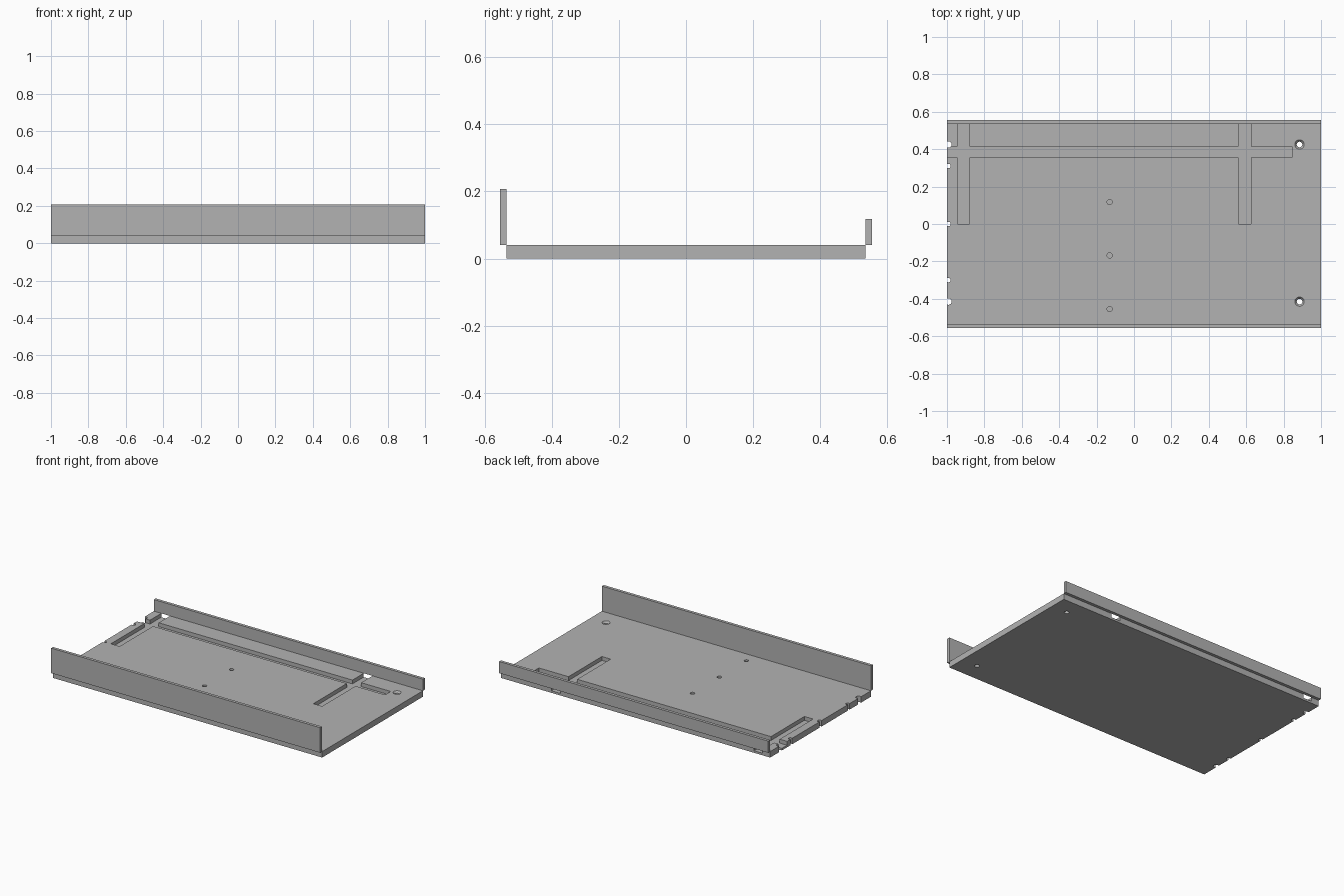
import bpy

if "Cube" in bpy.data.objects:
    bpy.data.objects.remove(bpy.data.objects["Cube"], do_unlink=True)

grey = bpy.data.materials.new("plain grey")
grey.use_nodes = True
grey.diffuse_color = (0.45, 0.45, 0.45, 1)
grey.node_tree.nodes["Principled BSDF"].inputs["Base Color"].default_value = (0.45, 0.45, 0.45, 1)

EDGE = 0.535      # half depth of the base plate
OUTER = 0.555     # outside face of the flanges
TOP = 0.04        # top of the base plate
FLOOR = 0.014     # floor of the grooves
OVER = 0.1        # how far cutters run past the plate


def box(name, x0, x1, y0, y1, z0, z1):
    bpy.ops.mesh.primitive_cube_add(
        size=1, location=((x0 + x1) / 2, (y0 + y1) / 2, (z0 + z1) / 2))
    obj = bpy.context.object
    obj.name = name
    obj.scale = (x1 - x0, y1 - y0, z1 - z0)
    bpy.ops.object.transform_apply(location=True, rotation=False, scale=True)
    obj.data.materials.append(grey)
    return obj


def peg(x, y, radius, z0, z1, low_radius=None):
    bpy.ops.mesh.primitive_cone_add(
        vertices=32, radius1=low_radius or radius, radius2=radius,
        depth=z1 - z0, location=(x, y, (z0 + z1) / 2))
    obj = bpy.context.object
    obj.data.materials.append(grey)
    return obj


def cut(target, cutter):
    cutter.hide_render = True
    bpy.context.view_layer.objects.active = target
    mod = target.modifiers.new("cut", "BOOLEAN")
    mod.operation = "DIFFERENCE"
    mod.solver = "EXACT"
    mod.object = cutter
    bpy.ops.object.modifier_apply(modifier=mod.name)
    bpy.data.objects.remove(cutter, do_unlink=True)


# Base plate and upright flanges
plate = box("base_plate", -1, 1, -EDGE, EDGE, 0, TOP)
box("front_flange", -1, 1, -OUTER, -EDGE, TOP, 0.208)
box("back_flange", -1, 1, EDGE, OUTER, TOP, 0.118)

# Long groove open at the right end, and two cross grooves open at the back
cut(plate, box("groove_cutter", -1 - OVER, 0.845, 0.355, 0.415, FLOOR, OVER))
for x in (-0.945, 0.56):
    cut(plate, box("groove_cutter", x, x + 0.065, 0, EDGE + OVER, FLOOR, OVER))

# Countersunk through holes
for y in (0.425, -0.415):
    cut(plate, peg(0.885, y, 0.015, -OVER, OVER))
    cut(plate, peg(0.885, y, 0.026, 0.028, TOP + 0.001, 0.015))

# Blind holes along the middle
for y in (0.117, -0.168, -0.455):
    cut(plate, peg(-0.13, y, 0.014, FLOOR, OVER))

# Round notches in the end edge
for y, radius in ((0.425, 0.017), (0.31, 0.012), (0, 0.012), (-0.3, 0.012), (-0.415, 0.017)):
    cut(plate, peg(-0.992, y, radius, -OVER, OVER))

# Smooth hole walls, sharp edges elsewhere
bpy.ops.object.select_all(action="DESELECT")
plate.select_set(True)
bpy.context.view_layer.objects.active = plate
bpy.ops.object.shade_smooth_by_angle()
